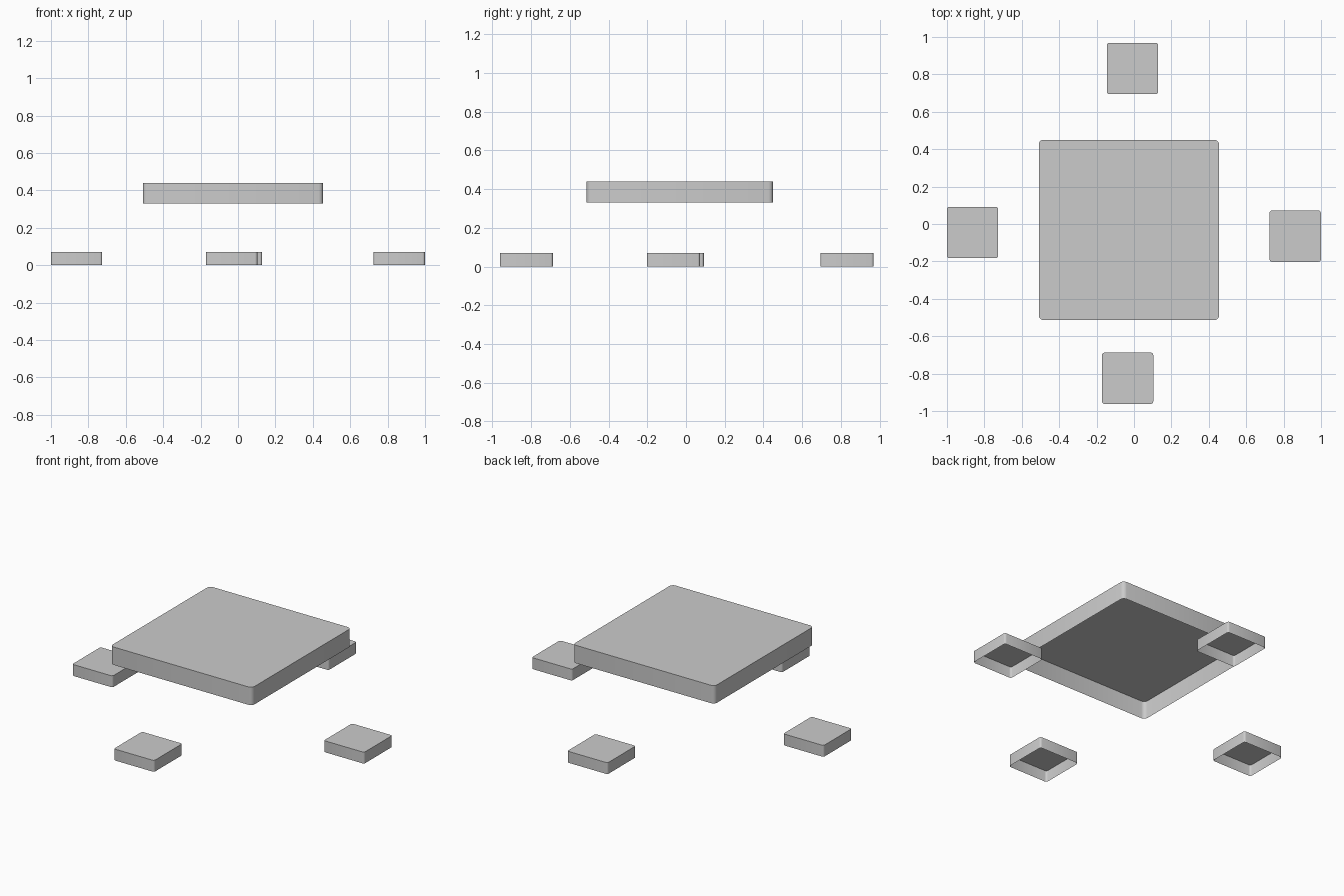
import bpy, bmesh, math

if "Cube" in bpy.data.objects:
    bpy.data.objects.remove(bpy.data.objects["Cube"])


def open_slab(name, x, y, w, d, z0, z1, r, seg=3):
    """Rounded-corner slab: top and side walls, open underneath."""
    outline = []
    for sx, sy, start in ((1, 1, 0), (-1, 1, 90), (-1, -1, 180), (1, -1, 270)):
        cx, cy = x + sx * (w / 2 - r), y + sy * (d / 2 - r)
        for i in range(seg + 1):
            a = math.radians(start + 90 * i / seg)
            outline.append((cx + r * math.cos(a), cy + r * math.sin(a)))
    bm = bmesh.new()
    low = [bm.verts.new((px, py, z0)) for px, py in outline]
    high = [bm.verts.new((px, py, z1)) for px, py in outline]
    n = len(outline)
    for i in range(n):
        j = (i + 1) % n
        bm.faces.new((low[i], low[j], high[j], high[i]))
    bm.faces.new(high)
    mesh = bpy.data.meshes.new(name)
    bm.to_mesh(mesh)
    bm.free()
    obj = bpy.data.objects.new(name, mesh)
    bpy.context.collection.objects.link(obj)
    bpy.ops.object.select_all(action='DESELECT')
    obj.select_set(True)
    bpy.context.view_layer.objects.active = obj
    bpy.ops.object.shade_smooth_by_angle(angle=math.radians(40))
    return obj


# Large floating table top
open_slab("table_top", -0.027, -0.032, 0.964, 0.964, 0.33, 0.44, 0.024)

# Four seat cushions around it
cushions = {
    "left_cushion": (-0.863, -0.045),
    "right_cushion": (0.862, -0.065),
    "back_cushion": (-0.008, 0.832),
    "front_cushion": (-0.034, -0.825),
}
for name, (cx, cy) in cushions.items():
    open_slab(name, cx, cy, 0.274, 0.274, 0.0, 0.07, 0.012)
